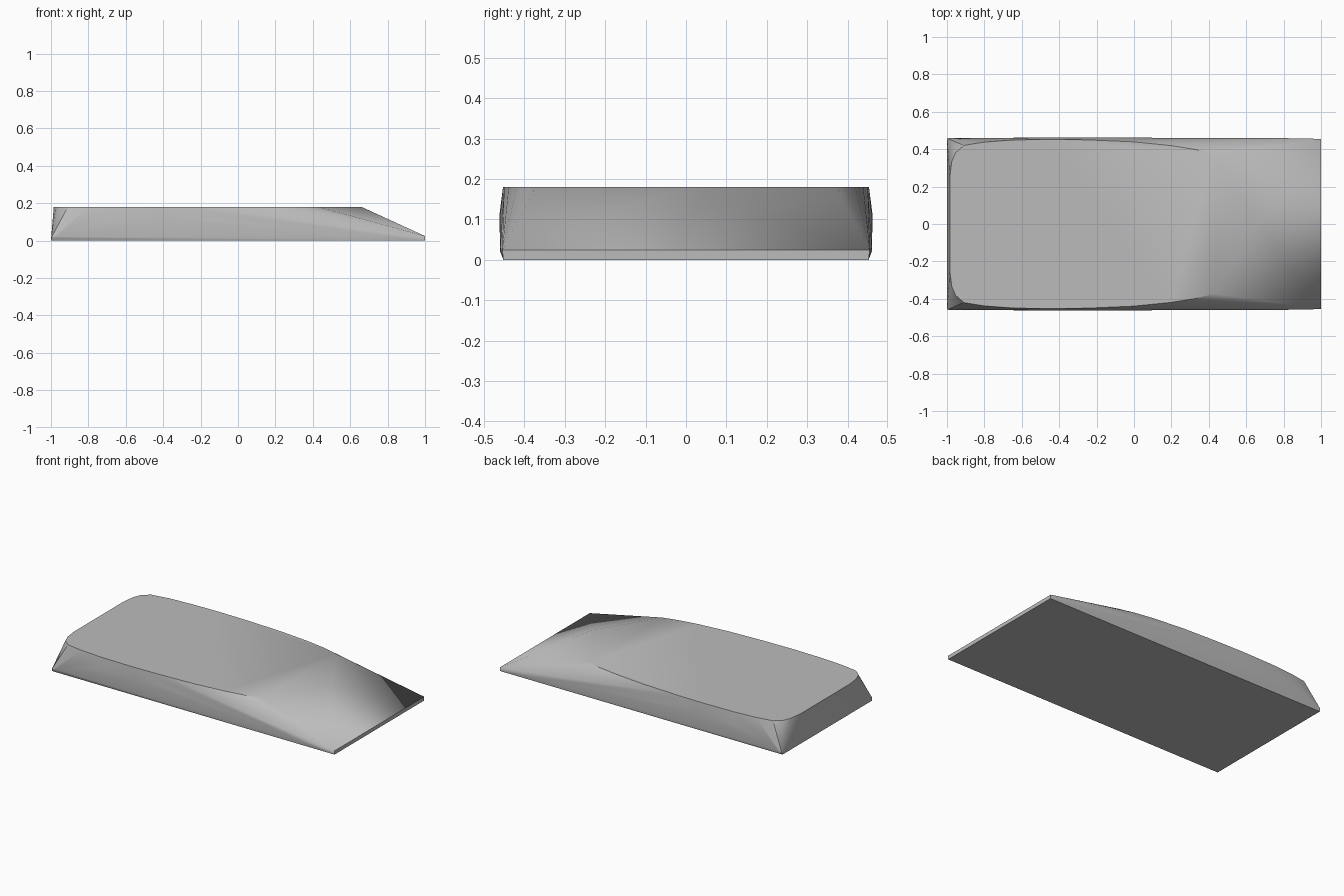
import bpy
import bmesh
import math

cube = bpy.data.objects.get("Cube")
if cube:
    bpy.data.objects.remove(cube, do_unlink=True)

# Plain grey material
grey = bpy.data.materials.new("plain_grey")
grey.use_nodes = True
colour = (0.5, 0.5, 0.5, 1)
grey.diffuse_color = colour
grey.node_tree.nodes["Principled BSDF"].inputs["Base Color"].default_value = colour

HEIGHT = 0.18
LIP = 0.024

# Half outline of the flat top, from rounded tail to pointed nose
top = [(-0.985, 0.25), (-0.975, 0.33), (-0.955, 0.38), (-0.91, 0.42),
       (-0.8, 0.438), (-0.65, 0.449), (-0.45, 0.453), (-0.25, 0.45),
       (0, 0.439), (0.2, 0.419), (0.33, 0.398), (0.43, 0.372)]

# Half outlines of the base, lip and gently bulged flanks
half = [(x, y, HEIGHT) for x, y in top]
half += [(-1, 0.452, 0), (1, 0.452, 0), (1, 0.455, LIP), (-0.998, 0.458, 0.015)]
half += [(-0.97, 0.46, 0.02), (0.75, 0.46, 0.03)]
half += [(-0.7, 0.46, 0.1), (-0.4, 0.462, 0.11), (-0.1, 0.461, 0.1)]

# Wedge body: convex skin over both mirrored halves and the nose tip
bm = bmesh.new()
for x, y, z in half:
    for side in (-1, 1):
        bm.verts.new((x, side * y, z))
bm.verts.new((0.66, 0, HEIGHT))
result = bmesh.ops.convex_hull(bm, input=bm.verts)
loose = [v for v in bm.verts if not v.link_faces]
bmesh.ops.delete(bm, geom=loose, context="VERTS")
bmesh.ops.dissolve_limit(bm, angle_limit=math.radians(0.5),
                         verts=bm.verts, edges=bm.edges)
bmesh.ops.recalc_face_normals(bm, faces=bm.faces)

mesh = bpy.data.meshes.new("wedge_body")
bm.to_mesh(mesh)
bm.free()
mesh.materials.append(grey)
body = bpy.data.objects.new("wedge_body", mesh)
bpy.context.collection.objects.link(body)

# Smooth flanks and nose, crisp rim and base
bpy.ops.object.select_all(action="DESELECT")
body.select_set(True)
bpy.context.view_layer.objects.active = body
bpy.ops.object.shade_smooth_by_angle(angle=math.radians(30))
